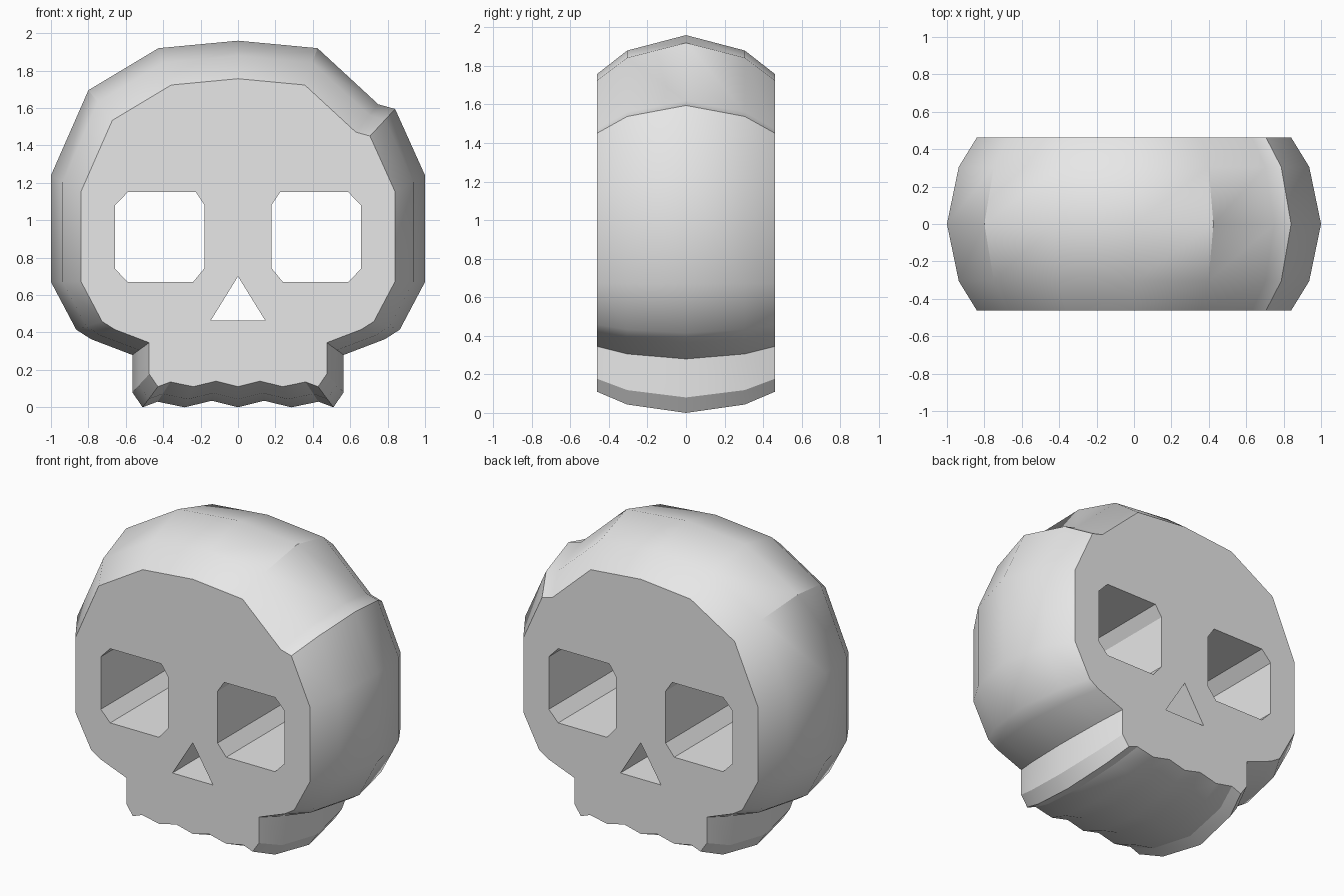
import bpy
import bmesh
import math
from mathutils import Vector

cube = bpy.data.objects.get("Cube")
if cube:
    bpy.data.objects.remove(cube, do_unlink=True)

# Bone material
bone = bpy.data.materials.new("bone_grey")
bone.use_nodes = True
colour = (0.8, 0.8, 0.8, 1)
bone.diffuse_color = colour
bone.node_tree.nodes["Principled BSDF"].inputs["Base Color"].default_value = colour

# Widest outline (x, z): the cheek and jaw are mirrored, the crown is notched on the left
crown = [(-0.8, 1.695), (-0.425, 1.92), (0, 1.96), (0.425, 1.92), (0.75, 1.62), (0.84, 1.595)]
cheek = [(1, 1.24), (1, 0.67), (0.865, 0.415), (0.785, 0.364), (0.565, 0.28), (0.565, 0.08)]
teeth = [(0.51, 0), (0.43, 0.03), (0.285, 0), (0.14, 0.035)]
side = cheek + teeth
outline = crown + side + [(0, 0)] + [(-x, z) for x, z in reversed(side)]

# Openings that run straight through
eye = [(0.24, 0.67), (0.59, 0.67), (0.657, 0.74), (0.657, 1.08),
       (0.59, 1.15), (0.225, 1.15), (0.178, 1.08), (0.178, 0.745)]
nose = [(-0.145, 0.465), (0.145, 0.465), (0, 0.7)]
holes = [eye, [(-x, z) for x, z in eye], nose]

CENTRE_Z = 0.69
HALF_DEPTH = 0.463
# (depth, outline scale) from front to back
sections = [(-HALF_DEPTH, 0.84), (-0.305, 0.937), (0, 1), (0.305, 0.937), (HALF_DEPTH, 0.84)]

bm = bmesh.new()


def ring(points, y, scale=1):
    return [bm.verts.new((x * scale, y, CENTRE_Z + (z - CENTRE_Z) * scale)) for x, z in points]


def bridge(a, b):
    for i in range(len(a)):
        j = (i + 1) % len(a)
        bm.faces.new((a[i], a[j], b[j], b[i]))


# Rounded rim
rims = [ring(outline, y, s) for y, s in sections]
for a, b in zip(rims, rims[1:]):
    bridge(a, b)

# Eye and nose walls
fronts, backs = [rims[0]], [rims[-1]]
for hole in holes:
    front, back = ring(hole, -HALF_DEPTH), ring(hole, HALF_DEPTH)
    bridge(front, back)
    fronts.append(front)
    backs.append(back)

# Flat front and back around the openings
for loops, direction in ((fronts, -1), (backs, 1)):
    edges = [bm.edges.get((v, loop[i - 1])) for loop in loops for i, v in enumerate(loop)]
    bmesh.ops.triangle_fill(bm, use_beauty=True, edges=edges, normal=Vector((0, direction, 0)))

bmesh.ops.recalc_face_normals(bm, faces=bm.faces[:])
mesh = bpy.data.meshes.new("skull_bead")
bm.to_mesh(mesh)
bm.free()
mesh.materials.append(bone)

skull = bpy.data.objects.new("skull_bead", mesh)
bpy.context.collection.objects.link(skull)
bpy.ops.object.select_all(action='DESELECT')
skull.select_set(True)
bpy.context.view_layer.objects.active = skull
bpy.ops.object.shade_smooth_by_angle(angle=math.radians(30))
